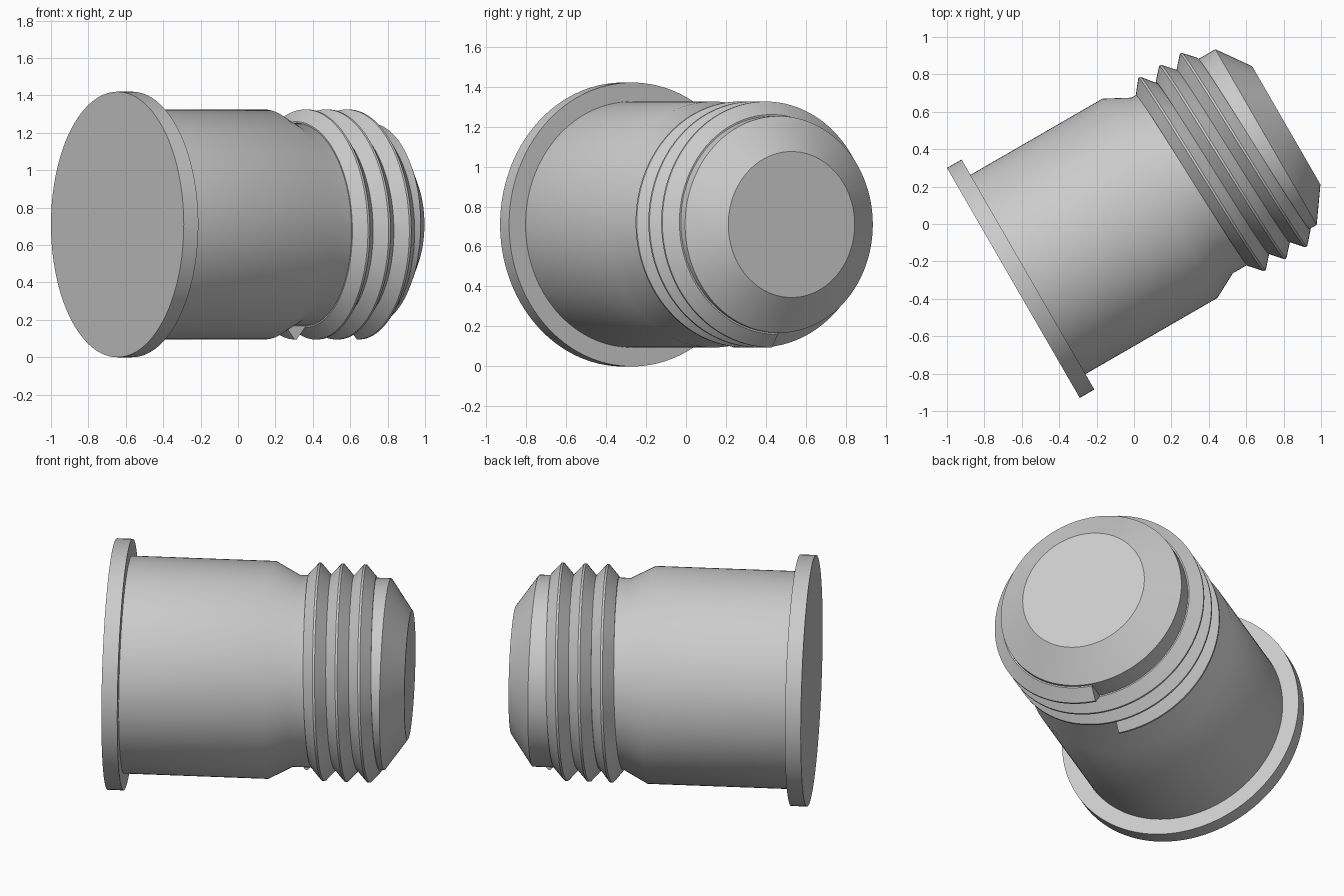
import bpy, bmesh, math
from mathutils import Matrix, Vector

cube = bpy.data.objects.get("Cube")
if cube:
    bpy.data.objects.remove(cube, do_unlink=True)

SEGMENTS = 128
# Shaft axis lies flat, turned 30 degrees from x; local x points down
turn = math.radians(30)
axis = Vector((math.cos(turn), math.sin(turn), 0))
side = Vector((-math.sin(turn), math.cos(turn), 0))
down = Vector((0, 0, -1))
PLACE = Matrix.Translation((-0.645, -0.315, 0.71)) @ Matrix((down, side, axis)).transposed().to_4x4()

grey = bpy.data.materials.new("plain grey")
grey.use_nodes = True
colour = (0.6, 0.6, 0.6, 1)
grey.diffuse_color = colour
grey.node_tree.nodes["Principled BSDF"].inputs["Base Color"].default_value = colour


def polar(radius, angle, height):
    return (radius * math.cos(angle), radius * math.sin(angle), height)


def finish(name, bm):
    bmesh.ops.recalc_face_normals(bm, faces=bm.faces)
    mesh = bpy.data.meshes.new(name)
    bm.to_mesh(mesh)
    bm.free()
    mesh.materials.append(grey)
    obj = bpy.data.objects.new(name, mesh)
    bpy.context.collection.objects.link(obj)
    obj.matrix_world = PLACE
    bpy.ops.object.select_all(action='DESELECT')
    obj.select_set(True)
    bpy.context.view_layer.objects.active = obj
    bpy.ops.object.shade_smooth_by_angle(angle=math.radians(32))
    return obj


def bridge(bm, a, b, closed=True):
    for i in range(len(a) if closed else len(a) - 1):
        j = (i + 1) % len(a)
        bm.faces.new((a[i], a[j], b[j], b[i]))


def turned(name, profile):
    """Capped solid of revolution from (radius, height) points."""
    bm = bmesh.new()
    rings = [[bm.verts.new(polar(r, math.tau * i / SEGMENTS, h)) for i in range(SEGMENTS)]
             for r, h in profile]
    for a, b in zip(rings, rings[1:]):
        bridge(bm, a, b)
    bm.faces.new(rings[0])
    bm.faces.new(rings[-1])
    return finish(name, bm)


def helix(name, start, pitch, turns):
    """Capped ridge swept three turns around the neck."""
    bm = bmesh.new()
    sections = []
    steps = SEGMENTS * turns
    for i in range(steps + 1):
        angle = math.tau * i / SEGMENTS
        mid = start + pitch * i / SEGMENTS
        # The root lifts slightly once it clears the taper
        root = 0.542 if angle < math.radians(133) else 0.55
        half = pitch / 2
        outline = [(0.5, -half), (root, -half), (0.615, -0.006),
                   (0.615, 0.006), (root, half), (0.5, half)]
        sections.append([bm.verts.new(polar(r, angle, mid + h)) for r, h in outline])
    for a, b in zip(sections, sections[1:]):
        bridge(bm, a, b)
    bm.faces.new(sections[0])
    bm.faces.new(sections[-1])
    return finish(name, bm)


# Round end flange
turned("end_flange", [(0.71, 0), (0.71, 0.09)])

# Barrel, taper, neck and chamfered tip
turned("plug_body", [(0.615, 0.08), (0.615, 0.905), (0.542, 1.042),
                     (0.542, 1.56), (0.365, 1.685)])

# Screw thread, starting and ending underneath
helix("screw_thread", 1.101, 0.128, 3)
